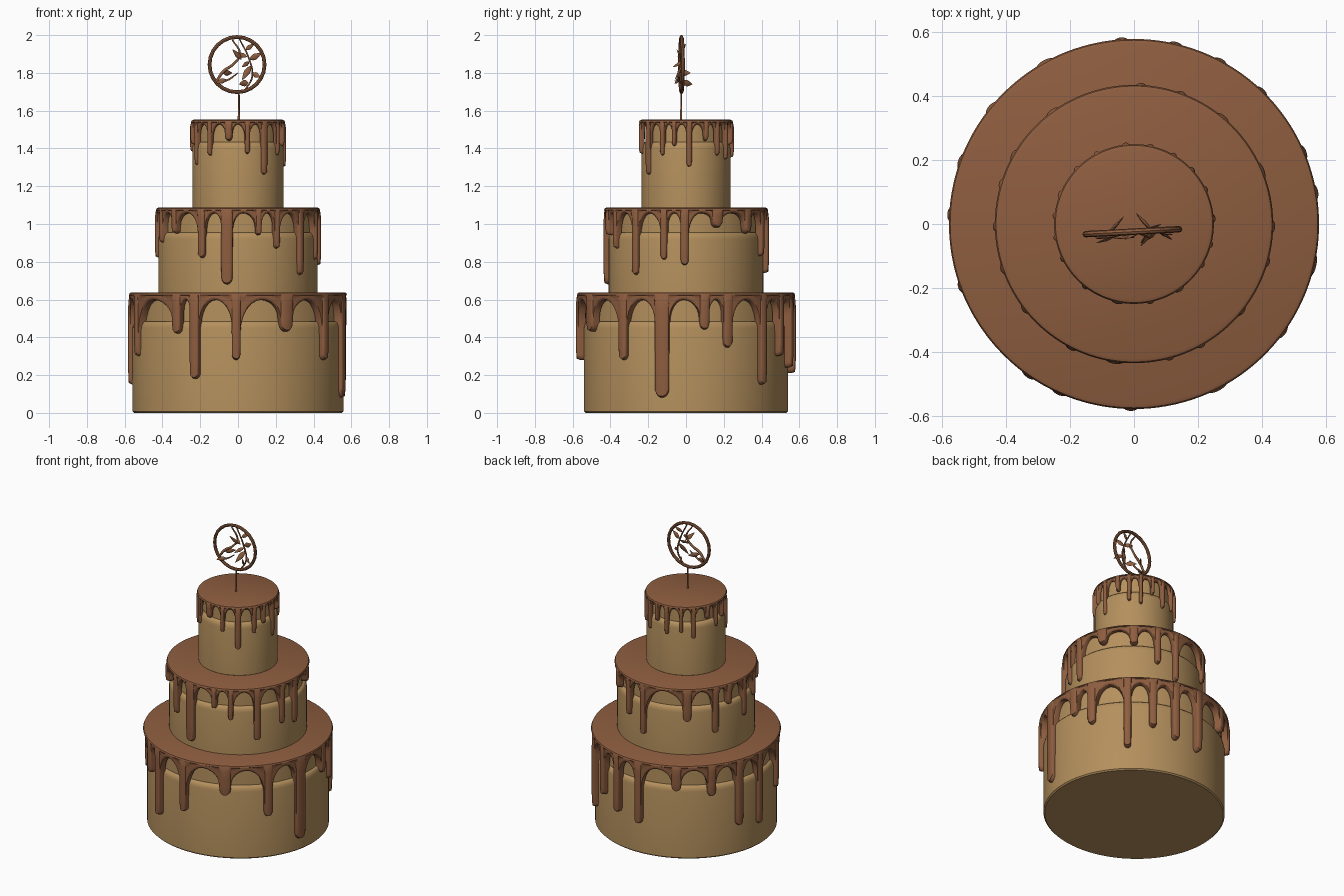
import bpy, bmesh
from math import sin, cos, pi, radians, sqrt
from mathutils import Vector

if "Cube" in bpy.data.objects:
    bpy.data.objects.remove(bpy.data.objects["Cube"])


def material(name, rgb):
    m = bpy.data.materials.new(name)
    m.diffuse_color = (*rgb, 1)
    m.use_nodes = True
    m.node_tree.nodes["Principled BSDF"].inputs["Base Color"].default_value = m.diffuse_color
    return m


CREAM = material("caramel_cream", (0.46, 0.28, 0.11))
CHOC = material("chocolate", (0.27, 0.11, 0.05))


def finish(bm, name, mat, angle=40):
    bmesh.ops.recalc_face_normals(bm, faces=bm.faces)
    me = bpy.data.meshes.new(name)
    bm.to_mesh(me)
    bm.free()
    ob = bpy.data.objects.new(name, me)
    bpy.context.collection.objects.link(ob)
    me.materials.append(mat)
    bpy.ops.object.select_all(action='DESELECT')
    ob.select_set(True)
    bpy.context.view_layer.objects.active = ob
    bpy.ops.object.shade_smooth_by_angle(angle=radians(angle))
    return ob


def skin(columns, name, mat):
    """Closed loop of columns (equal length lists of points), capped at both ends."""
    bm = bmesh.new()
    cols = [[bm.verts.new(p) for p in c] for c in columns]
    for a, b in zip(cols, cols[1:] + cols[:1]):
        for k in range(len(a) - 1):
            bm.faces.new((a[k], b[k], b[k + 1], a[k + 1]))
    bm.faces.new([c[0] for c in cols])
    bm.faces.new([c[-1] for c in cols])
    return finish(bm, name, mat)


def cake(name, rx, ry, z0, step, top):
    # wall with a rounded ledge, then a slightly narrower upper band
    prof = [(-.008, z0), (0, z0 + .008), (0, step - .035), (-.003, step - .02),
            (-.009, step - .007), (-.018, step), (-.024, step), (-.024, top - .012)]
    cols = []
    for i in range(96):
        a = 2 * pi * i / 96
        cols.append([((rx + d) * cos(a), (ry + d) * sin(a), z) for d, z in prof])
    skin(cols, name, CREAM)


def glaze(name, R, top, band, t, drips):
    """Cap of chocolate; drips are (angle in degrees, tip z, width)."""
    arch = top - band
    drips = sorted(drips)
    edge = []                                   # (angle, bottom z, bulge)
    n = len(drips)
    for i, (deg, tip, w) in enumerate(drips):
        h = w / 2
        for side in (-1, 1):
            gap = ((drips[(i + side) % n][0] - deg) * side) % 360
            g = max(radians(gap) * R / 2, h * 1.15)
            L = arch - tip - h
            D = max(.01, min(.75 * L, 1.3 * (g - h) + .02))
            pts = []
            for k in range(0 if side > 0 else 1, 7):      # rounded tip
                q = k / 6 * pi / 2
                pts.append((h * sin(q), tip + h * 1.2 * (1 - cos(q)), cos(q)))
            for k in range(0, 7 if side > 0 else 6):      # arch to the neighbour
                q = k / 6 * pi / 2
                x = h * 1.06 + (g - h * 1.06) * (1 - cos(q))
                pts.append((x, arch - D * (1 - sin(q)), 0))
            if side < 0:
                pts.reverse()
            edge += [(radians(deg) + side * x / R, z, b) for x, z, b in pts]
    cols = []
    for a, zb, b in edge:
        zz = min(zb, arch)
        c = [(R - .014, top), (R - .004, top - .004), (R, top - .013)]
        for f in (.15, .4, .65, .85):
            z = top - .013 + (zz + .012 - top + .013) * f
            c.append((R - .005 + .011 * b, z))
        c += [(R - .007 + .009 * b, zz + .008), (R - .014, zz + .001), (R - t, zz),
              (R - t, top - .02)]
        cols.append([(r * cos(a), r * sin(a), z) for r, z in c])
    skin(cols, name, CHOC)


# three tiers
cake("bottom_tier", .558, .54, 0, .485, .63)
cake("middle_tier", .422, .41, .63, .955, 1.085)
cake("top_tier", .242, .235, 1.08, 1.435, 1.55)

# chocolate glaze with drips
glaze("bottom_glaze", .577, .638, .04, .045, [
    (10, .44, .05), (23, .345, .05), (46, .15, .045), (62, .3, .045), (77, .24, .045),
    (94, .21, .045), (119, .46, .06), (141, .42, .05), (160, .19, .05), (177, .15, .045),
    (200, .30, .04), (235, .42, .05), (246, .18, .05), (269, .28, .045), (297, .43, .07),
    (324, .28, .05), (347, .08, .075)])
glaze("middle_glaze", .434, 1.087, .03, .035, [
    (23, .98, .06), (50, .95, .05), (70, .83, .035), (87, .74, .035), (126, .86, .05),
    (150, .77, .04), (163, .94, .035), (181, .82, .035), (199, .9, .035), (218, .95, .035),
    (243, .82, .04), (262, .68, .06), (285, .94, .03), (299, .87, .03), (321, .73, .04),
    (344, .81, .035), (359, .78, .042)])
glaze("top_glaze", .249, 1.552, .025, .022, [
    (4, 1.30, .028), (26, 1.44, .025), (43, 1.36, .025), (60, 1.34, .022), (78, 1.42, .022),
    (96, 1.35, .025), (118, 1.37, .022), (136, 1.33, .025), (158, 1.45, .03),
    (174, 1.38, .022), (190, 1.42, .02), (206, 1.31, .022), (232, 1.36, .025),
    (258, 1.44, .04), (282, 1.37, .025), (305, 1.26, .035), (329, 1.36, .025),
    (345, 1.41, .022)])

# topper ring, turned very slightly
bpy.ops.mesh.primitive_torus_add(major_segments=24, minor_segments=8, major_radius=.146,
                                 minor_radius=.01, location=(-.005, -.024, 1.844),
                                 rotation=(pi / 2, 0, radians(3)))
ring = bpy.context.object
ring.name = "topper_ring"
ring.data.materials.append(CHOC)
bpy.ops.object.shade_smooth_by_angle(angle=radians(40))


def tube(name, pts, radii):
    cu = bpy.data.curves.new(name, 'CURVE')
    cu.dimensions = '3D'
    cu.bevel_depth = 1
    cu.bevel_resolution = 1
    cu.resolution_u = 6
    cu.use_fill_caps = True
    s = cu.splines.new('BEZIER')
    s.bezier_points.add(len(pts) - 1)
    for bp, p, r in zip(s.bezier_points, pts, radii):
        bp.co, bp.radius = p, r
        bp.handle_left_type = bp.handle_right_type = 'AUTO'
    cu.materials.append(CHOC)
    ob = bpy.data.objects.new(name, cu)
    bpy.context.collection.objects.link(ob)


tube("topper_stick", [(.005, -.026, 1.53), (.005, -.025, 1.7)], [.007, .004])
# vine on the right and a sweeping branch on the left
tube("vine", [(.035, -.022, 1.705), (.075, -.02, 1.78), (.06, -.024, 1.87), (.005, -.024, 1.985)],
     [.005, .005, .005, .004])
tube("branch", [(-.115, -.04, 1.755), (-.075, -.035, 1.81), (-.02, -.025, 1.85),
                (.01, -.02, 1.9), (-.03, -.024, 1.975)], [.007, .009, .007, .006, .004])
tube("lower_sprig", [(-.11, -.03, 1.745), (-.05, -.04, 1.765), (0, -.04, 1.80)],
     [.005, .006, .003])


def leaf(name, base, tip, width):
    """Thin pointed leaf between two points."""
    a, b = Vector(base), Vector(tip)
    d = b - a
    side = d.cross(Vector((0, 1, 0))).normalized() * width
    thick = side.cross(d).normalized() * width * .35
    bm = bmesh.new()
    ends = [bm.verts.new(a), bm.verts.new(b)]
    rings = []
    for f, s in ((.22, .75), (.45, 1), (.75, .55)):
        rings.append([bm.verts.new(a + d * f + s * (cos(q) * side + sin(q) * thick))
                      for q in [k * pi / 4 for k in range(8)]])
    for k in range(8):
        j = (k + 1) % 8
        bm.faces.new((ends[0], rings[0][k], rings[0][j]))
        bm.faces.new((ends[1], rings[2][j], rings[2][k]))
        for r, q in zip(rings, rings[1:]):
            bm.faces.new((r[k], q[k], q[j], r[j]))
    finish(bm, name, CHOC, 50)


leaves = [((.06, -.02, 1.87), (.125, -.035, 1.905), .017), ((.04, -.02, 1.92), (.085, 0, 1.955), .013),
          ((.075, -.02, 1.80), (.12, -.05, 1.775), .014), ((.07, -.02, 1.84), (.02, -.06, 1.76), .017),
          ((.055, -.02, 1.75), (.005, .035, 1.74), .018), ((.02, -.02, 1.87), (-.03, -.05, 1.925), .014),
          ((.005, -.02, 1.9), (.05, -.045, 1.885), .014), ((-.08, -.03, 1.80), (-.03, .025, 1.80), .016),
          ((-.06, -.04, 1.765), (-.12, -.06, 1.745), .014), ((.06, -.02, 1.86), (.02, -.07, 1.83), .012)]
for i, (p, q, w) in enumerate(leaves):
    leaf("leaf_%02d" % (i + 1), p, q, w)
